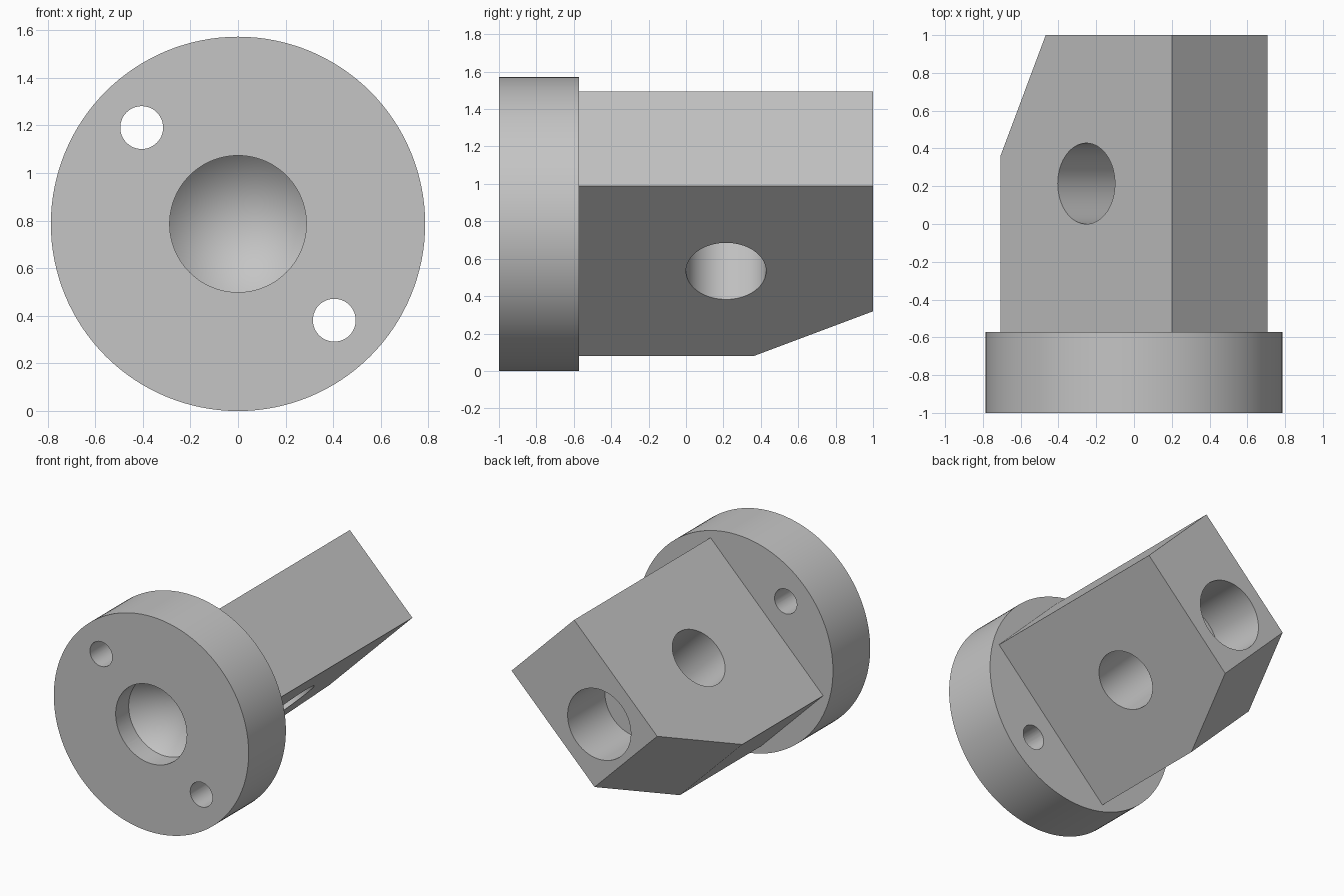
import bpy, bmesh
from math import radians, tau
from mathutils import Matrix, Vector

if "Cube" in bpy.data.objects:
    bpy.data.objects.remove(bpy.data.objects["Cube"], do_unlink=True)

grey = bpy.data.materials.new("steel_grey")
grey.use_nodes = True
colour = (0.558, 0.558, 0.558, 1)
grey.diffuse_color = colour
grey.node_tree.nodes["Principled BSDF"].inputs["Base Color"].default_value = colour

RADIUS = 0.786
HALF_U, HALF_V = 0.643, 0.357     # half width and half thickness of the shank
BACK_OF_FLANGE = -0.571
# Part frame: y is the turning axis, x and z follow the tilted shank
FRAME = Matrix.Translation((0, 0, RADIUS)) @ Matrix.Rotation(radians(-45), 4, 'Y')


def make_object(name, bm):
    bmesh.ops.recalc_face_normals(bm, faces=bm.faces)
    bm.transform(FRAME)
    mesh = bpy.data.meshes.new(name)
    bm.to_mesh(mesh)
    bm.free()
    mesh.materials.append(grey)
    obj = bpy.data.objects.new(name, mesh)
    bpy.context.collection.objects.link(obj)
    return obj


def turned(name, profile, centre=(0, 0, 0), across=False, steps=96):
    """Spin (radius, position) points about y, or about z when across is set."""
    bm = bmesh.new()
    verts = [bm.verts.new((r, y, 0)) for r, y in profile]
    edges = [bm.edges.new(pair) for pair in zip(verts, verts[1:])]
    bmesh.ops.spin(bm, geom=verts + edges, cent=(0, 0, 0), axis=(0, 1, 0),
                   angle=tau, steps=steps)
    bmesh.ops.remove_doubles(bm, verts=bm.verts, dist=1e-5)
    turn = Matrix.Rotation(radians(90 if across else 0), 4, 'X')
    bm.transform(Matrix.Translation(centre) @ turn)
    return make_object(name, bm)


def rod(name, radius, start, end, **placing):
    return turned(name, [(0, start), (radius, start), (radius, end), (0, end)], **placing)


def combine(target, tool, operation):
    mod = target.modifiers.new(tool.name, 'BOOLEAN')
    mod.operation, mod.solver, mod.object = operation, 'EXACT', tool
    bpy.context.view_layer.objects.active = target
    bpy.ops.object.modifier_apply(modifier=mod.name)
    bpy.data.objects.remove(tool, do_unlink=True)


# Round flange
body = rod("flanged_shank", RADIUS, -1, BACK_OF_FLANGE, steps=128)

# Flat shank with one sloped corner at its end, rooted inside the flange
bm = bmesh.new()
outline = [(HALF_U, -0.7), (HALF_U, 1), (-0.304, 1), (-HALF_U, 0.36), (-HALF_U, -0.7)]
face = bm.faces.new([bm.verts.new((u, y, -HALF_V)) for u, y in outline])
side = bmesh.ops.extrude_face_region(bm, geom=[face])["geom"]
bmesh.ops.translate(bm, vec=Vector((0, 0, 2 * HALF_V)),
                    verts=[g for g in side if isinstance(g, bmesh.types.BMVert)])
combine(body, make_object("shank", bm), 'UNION')

# Front pocket with a conical bottom
pocket = turned("front_pocket", [(0, -1.1), (0.287, -1.1), (0.287, -0.85), (0, -0.568)])
combine(body, pocket, 'DIFFERENCE')

# Two bolt holes through the flange, either side of the shank
for sign in (-1, 1):
    hole = rod("bolt_hole", 0.09, -1.1, -0.4, centre=(0, 0, sign * 0.572), steps=48)
    combine(body, hole, 'DIFFERENCE')

# Cross hole through the shank and blind bore in its end
combine(body, rod("cross_hole", 0.214, -0.6, 0.6, centre=(0, 0.214, 0), across=True),
        'DIFFERENCE')
combine(body, rod("end_bore", 0.255, 0.571, 1.1), 'DIFFERENCE')

# Smooth round walls, sharp rims
bpy.ops.object.select_all(action='DESELECT')
body.select_set(True)
bpy.context.view_layer.objects.active = body
bpy.ops.object.shade_smooth_by_angle(angle=radians(20))
